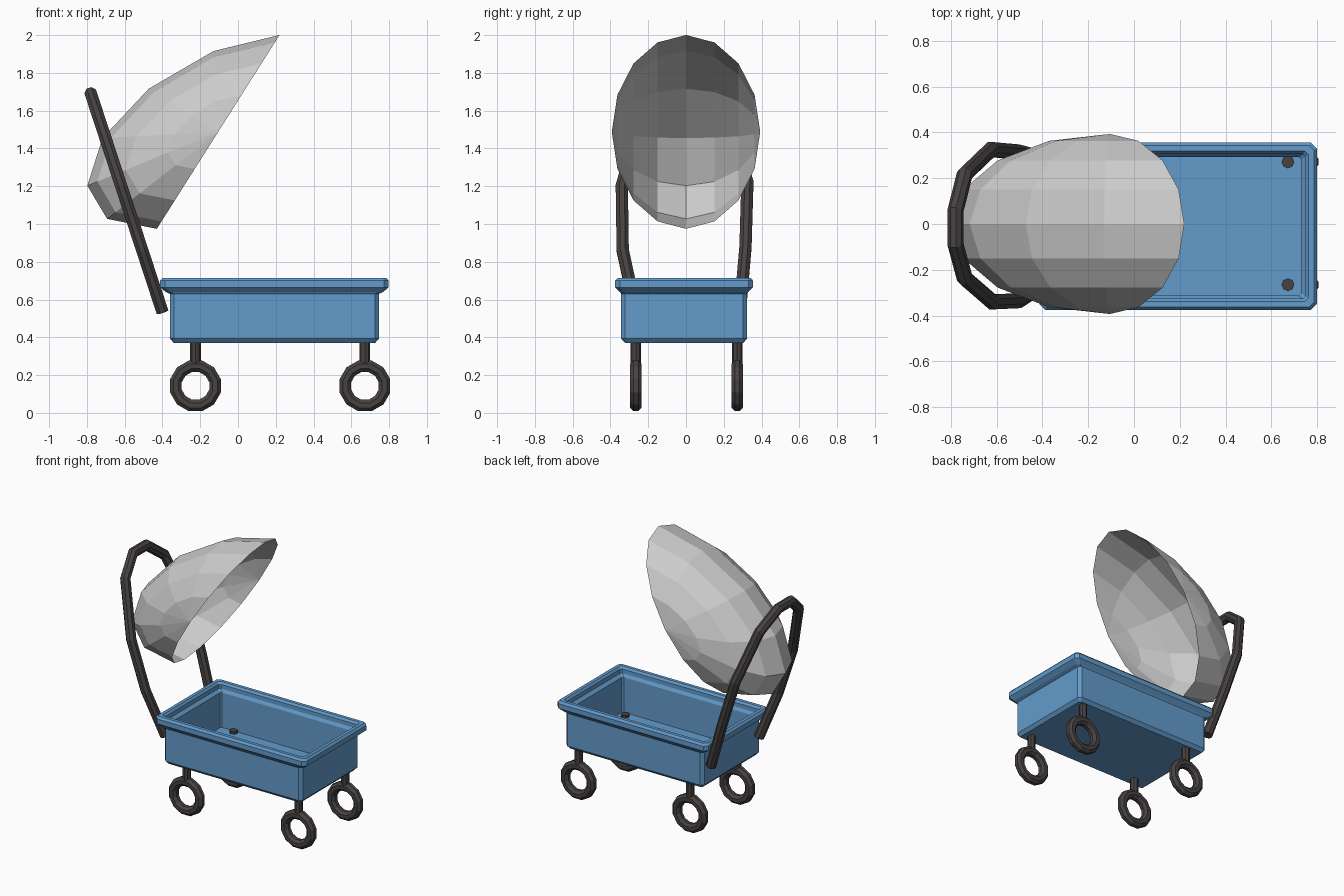
import bpy, bmesh, math
from mathutils import Vector

if "Cube" in bpy.data.objects:
    bpy.data.objects.remove(bpy.data.objects["Cube"])


def material(name, rgb):
    m = bpy.data.materials.new(name)
    m.diffuse_color = (*rgb, 1)
    m.use_nodes = True
    m.node_tree.nodes["Principled BSDF"].inputs["Base Color"].default_value = m.diffuse_color
    return m


BLUE = material("blue", (0.125, 0.33, 0.6))
DARK = material("dark", (0.065, 0.055, 0.055))


def finish(name, bm, mat=None):
    bmesh.ops.recalc_face_normals(bm, faces=bm.faces)
    me = bpy.data.meshes.new(name)
    bm.to_mesh(me)
    bm.free()
    ob = bpy.data.objects.new(name, me)
    bpy.context.collection.objects.link(ob)
    if mat:
        me.materials.append(mat)
    return ob


def bridge(bm, a, b, closed=True):
    n = len(a)
    for i in range(n if closed else n - 1):
        j = (i + 1) % n
        bm.faces.new((a[i], a[j], b[j], b[i]))


def tube(name, path, radius, sides, closed=False):
    """Sweep a polygon along a path lying in one plane, with mitred corners."""
    pts = [Vector(p) for p in path]
    n = len(pts)
    normal = (pts[1] - pts[0]).cross(pts[n // 2] - pts[0]).normalized()
    bm = bmesh.new()
    rings = []
    for i, p in enumerate(pts):
        before = pts[i - 1] if closed or i else p
        after = pts[(i + 1) % n] if closed or i < n - 1 else p
        d1, d2 = (p - before).normalized(), (after - p).normalized()
        side = (d1 + d2).normalized().cross(normal)
        miter = 1 / math.cos(d1.angle(d2) / 2) if d1.length and d2.length else 1
        ring = []
        for k in range(sides):
            a = math.tau * (k + 0.5) / sides
            ring.append(bm.verts.new(p + radius * (side * math.cos(a) * miter + normal * math.sin(a))))
        rings.append(ring)
    for i in range(n if closed else n - 1):
        bridge(bm, rings[i], rings[(i + 1) % n])
    if not closed:
        bm.faces.new(rings[0])
        bm.faces.new(rings[-1])
    return finish(name, bm, DARK)


# Basket: chamfered rectangles lofted up the outside, over the rim, down inside
CX, CY = 0.193, -0.01
profile = [  # half x, half y, corner chamfer, z
    (0.533, 0.313, 0.010, 0.370), (0.553, 0.333, 0.020, 0.393),
    (0.553, 0.333, 0.020, 0.630), (0.575, 0.340, 0.020, 0.640),
    (0.605, 0.365, 0.025, 0.665), (0.605, 0.365, 0.025, 0.700),
    (0.592, 0.352, 0.020, 0.715), (0.568, 0.328, 0.015, 0.715),
    (0.556, 0.316, 0.012, 0.700), (0.556, 0.316, 0.012, 0.670),
    (0.535, 0.303, 0.010, 0.650), (0.535, 0.303, 0.010, 0.397)]
bm = bmesh.new()
rings = []
for hx, hy, c, z in profile:
    corners = [(hx, hy - c), (hx - c, hy), (c - hx, hy), (-hx, hy - c),
               (-hx, c - hy), (c - hx, -hy), (hx - c, -hy), (hx, c - hy)]
    rings.append([bm.verts.new((CX + x, CY + y, z)) for x, y in corners])
for a, b in zip(rings, rings[1:]):
    bridge(bm, a, b)
bm.faces.new(rings[0])
bm.faces.new(rings[-1])
finish("basket", bm, BLUE)

# Wheels and their posts
for sx, wx in (("rear", -0.225), ("front", 0.672)):
    for sy, wy in (("right", -0.265), ("left", 0.271)):
        circle = [(wx + 0.107 * math.cos(math.tau * (i + 0.5) / 12), wy,
                   0.143 + 0.107 * math.sin(math.tau * (i + 0.5) / 12)) for i in range(12)]
        tube(f"{sx}_{sy}_wheel", circle, 0.033, 8, closed=True)
        bm = bmesh.new()
        bmesh.ops.create_cone(bm, cap_ends=True, segments=8, radius1=0.028, radius2=0.028, depth=0.17)
        bmesh.ops.translate(bm, verts=bm.verts, vec=(wx, wy, 0.33))
        finish(f"{sx}_{sy}_post", bm, DARK)

# Push handle: a bent bar in a tilted plane
bends = [(-0.265, 0.535), (-0.335, 0.86), (-0.34, 1.20), (-0.235, 1.57), (-0.09, 1.69),
         (0.06, 1.69), (0.215, 1.57), (0.325, 1.22), (0.315, 0.88), (0.285, 0.535)]
tube("handle", [(-0.40 - 0.328 * (z - 0.535), y, z) for y, z in bends], 0.035, 8)

# Canopy: open half ellipsoid, poles on y, sheared towards the rear
centre = Vector((-0.105, 0, 1.4875))
along = Vector((0.535, 0, 0.845))
out = Vector((-0.845, 0, 0.535))
bm = bmesh.new()
poles = [bm.verts.new(centre + Vector((0, s * 0.393, 0))) for s in (-1, 1)]
arcs = []
for k in range(-3, 4):
    lat = math.radians(22.5 * k)
    arc = []
    for i in range(7):
        t = math.radians(30 * i)
        n = 0.5 * math.cos(lat) * math.sin(t)
        u = 0.607 * math.cos(lat) * math.cos(t) - 0.71 * n
        arc.append(bm.verts.new(centre + along * u + out * n + Vector((0, 0.393 * math.sin(lat), 0))))
    arcs.append(arc)
for a, b in zip(arcs, arcs[1:]):
    bridge(bm, a, b, closed=False)
for pole, arc in zip(poles, (arcs[0], arcs[-1])):
    for a, b in zip(arc, arc[1:]):
        bm.faces.new((pole, a, b))
finish("canopy", bm)
